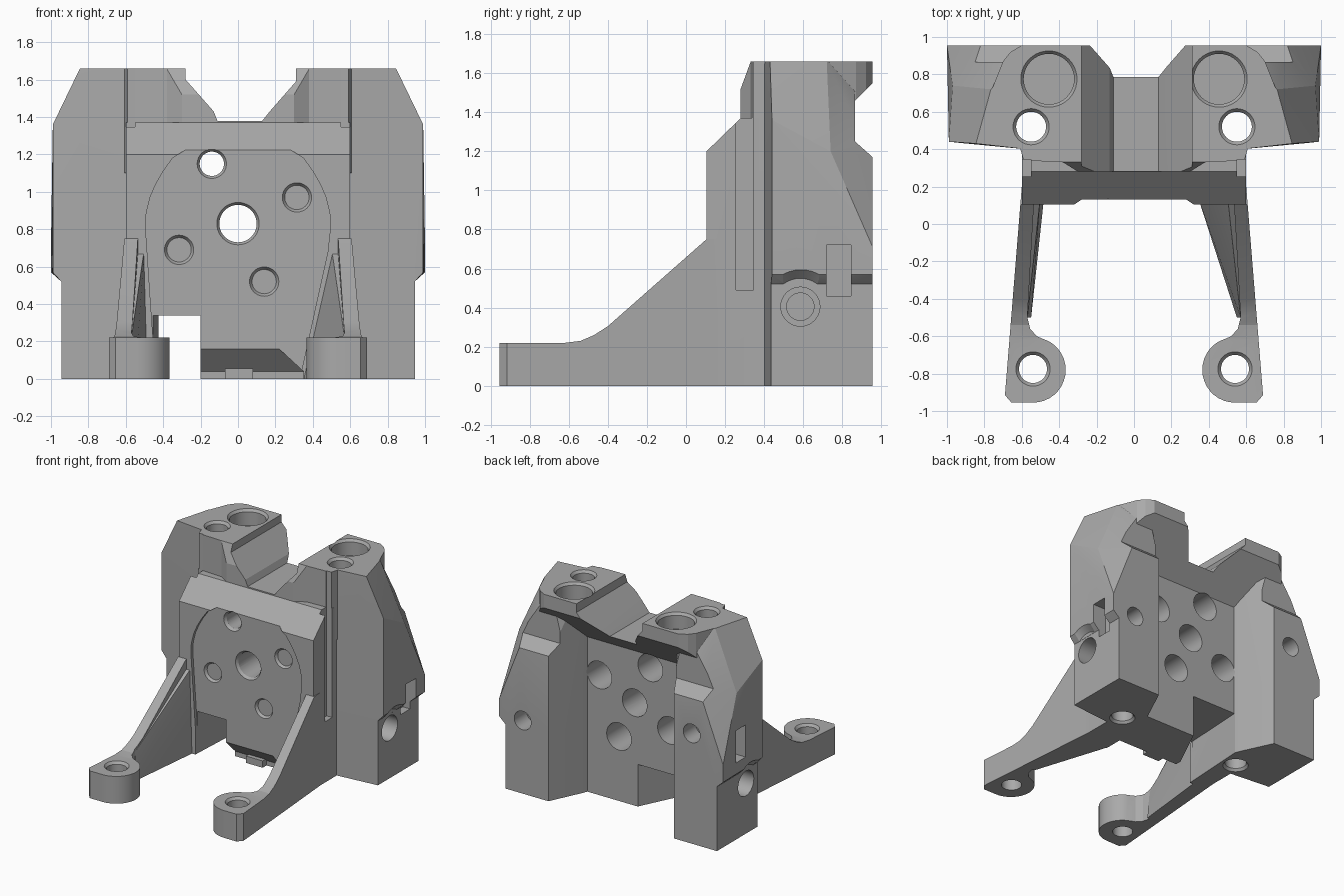
import bpy, bmesh, math
from mathutils import Vector, Matrix

cube = bpy.data.objects.get("Cube")
if cube:
    bpy.data.objects.remove(cube, do_unlink=True)

metal = bpy.data.materials.new("grey_metal")
metal.use_nodes = True
GREY = (0.4, 0.4, 0.4, 1)
metal.diffuse_color = GREY
metal.node_tree.nodes["Principled BSDF"].inputs["Base Color"].default_value = GREY


def finish(name, bm):
    bmesh.ops.recalc_face_normals(bm, faces=bm.faces)
    mesh = bpy.data.meshes.new(name)
    bm.to_mesh(mesh)
    bm.free()
    mesh.materials.append(metal)
    obj = bpy.data.objects.new(name, mesh)
    bpy.context.collection.objects.link(obj)
    return obj


def prism(name, points, axis, lo, hi):
    """Extrude a 2D outline along an axis: x takes (y, z), y takes (x, z), z takes (x, y)."""
    place = {"x": lambda a, b: (lo, a, b), "y": lambda a, b: (a, lo, b), "z": lambda a, b: (a, b, lo)}[axis]
    bm = bmesh.new()
    face = bm.faces.new([bm.verts.new(place(*p)) for p in points])
    new = bmesh.ops.extrude_face_region(bm, geom=[face])["geom"]
    step = Vector([(hi - lo) * (axis == a) for a in "xyz"])
    bmesh.ops.translate(bm, vec=step, verts=[v for v in new if isinstance(v, bmesh.types.BMVert)])
    return finish(name, bm)


def box(name, x, y, z):
    return prism(name, [(x[0], y[0]), (x[1], y[0]), (x[1], y[1]), (x[0], y[1])], "z", *z)


def hull(name, points):
    bm = bmesh.new()
    for p in points:
        bm.verts.new(p)
    bmesh.ops.convex_hull(bm, input=bm.verts)
    bmesh.ops.delete(bm, geom=[v for v in bm.verts if not v.link_faces], context="VERTS")
    bmesh.ops.dissolve_limit(bm, angle_limit=0.01, verts=bm.verts, edges=bm.edges)
    return finish(name, bm)


def rod(name, start, end, r1, r2=None):
    start, end = Vector(start), Vector(end)
    bm = bmesh.new()
    turn = (end - start).to_track_quat("Z", "Y").to_matrix().to_4x4()
    bmesh.ops.create_cone(bm, cap_ends=True, segments=40, radius1=r1, radius2=r2 or r1,
                          depth=(end - start).length,
                          matrix=Matrix.Translation((start + end) / 2) @ turn)
    return finish(name, bm)


def combine(target, tool, operation):
    mod = target.modifiers.new(tool.name, "BOOLEAN")
    mod.operation, mod.object, mod.solver = operation, tool, "EXACT"
    bpy.context.view_layer.objects.active = target
    bpy.ops.object.modifier_apply(modifier=mod.name)
    bpy.data.objects.remove(tool, do_unlink=True)


# Central block with a sloping shoulder
body = prism("mounting_bracket", [(.105, 0), (.105, 1.2), (.28, 1.37), (.655, 1.37), (.655, 0)],
             "x", -.6, .6)


def add(tool):
    combine(body, tool, "UNION")


def cut(tool):
    combine(body, tool, "DIFFERENCE")


# Side pillars: straight foot below, tapered block above, stepped back
for s in (1, -1):
    foot = [(.58, .4), (.42, .65), (.44, .7), (.56, .955), (.945, .955), (.945, .435)]
    add(prism("pillar_foot", [(s * x, y) for x, y in foot], "z", 0, .53))
    upper = [(x, y, .52) for x, y in foot]
    upper += [(1, .955, .57), (.99, .44, .57), (1, .955, .71), (.99, .44, 1.36), (.97, .74, 1.2),
              (.82, .955, 1.17), (.56, .955, 1.17), (.78, .865, 1.25),
              (.845, .43, 1.66), (.765, .72, 1.66), (.6, .865, 1.66), (.58, .4, 1.66),
              (.44, .7, 1.66), (.42, .65, 1.66)]
    add(hull("pillar_top", [(s * x, y, z) for x, y, z in upper]))
cut(prism("back_step", [(.865, 1.25), (.98, 1.148), (.98, 1.7), (.865, 1.7)], "x", -1.1, 1.1))

# Head overhanging the back, its underside cut at 45 degrees
half = [(.30, .28), (.38, .33), (.59, .34), (.61, .41), (.83, .44), (.76, .72), (.70, .87),
        (.66, .92), (.6, .955)]
head = prism("head", half + [(-x, y) for x, y in reversed(half)], "z", 1.1, 1.66)
combine(head, prism("underside", [(.4, .995), (1.2, 1.795), (1.2, .9), (.4, .9)], "x", -1, 1), "DIFFERENCE")
combine(head, prism("brow", [(.2, 1.39), (.28, 1.52), (.335, 1.67), (.2, 1.67)], "x", -1, 1), "DIFFERENCE")
add(head)

# Saddle channel across the head
cut(prism("channel", [(-.11, 1.38), (.13, 1.38), (.17, 1.43), (.31, 1.59), (.31, 1.8), (-.28, 1.8),
                      (-.28, 1.6), (-.13, 1.43)], "y", 0, 1.2))

# Support arms with round feet and a drafted web on the inner side
for s, base in ((1, .34), (-1, .48)):
    arc = [(.54 + .175 * math.cos(math.radians(a)), -.78 + .175 * math.sin(math.radians(a)))
           for a in range(270, 115, -10)]
    plan = [(.6, .2), (.69, -.915), (.655, -.955)] + arc + [(.52, -.6), (.555, -.56), (.57, -.5), (.53, .2)]
    arm = prism("arm", [(s * x, y) for x, y in plan], "z", 0, .9)
    side = [(.3, 0), (.3, .75), (.105, .75), (-.4, .305), (-.47, .26), (-.54, .23), (-.62, .22),
            (-1, .22), (-1, 0)]
    combine(arm, prism("arm_side", side, "x", -.8, .8), "INTERSECT")
    add(arm)
    web = [(base, .15, 0), (.5, .15, .7), (.58, .15, 0), (.58, .15, .7), (.55, -.5, 0),
           (.57, -.5, .22), (.6, -.5, 0), (.6, -.5, .2)]
    add(hull("arm_web", [(s * x, y, z) for x, y, z in web]))

# Recessed front face, bottom notch and bottom bevel
curve = [(.495, .82), (.49, .89), (.47, .97), (.44, 1.04), (.4, 1.11), (.35, 1.18), (.28, 1.225)]
face = [(-x, z) for x, z in reversed(curve)] + [(-.46, .3), (-.44, 0), (.33, 0), (.48, .68)] + curve
cut(prism("front_recess", face, "y", .04, .13))
cut(prism("notch", [(-.46, 0), (-.2, 0), (-.2, .3), (-.03, .65), (-.03, .75), (-.42, .75), (-.44, .4)],
          "z", -.1, .34))
cut(hull("bottom_bevel", [(-.3, .13, .16), (.22, .13, .16), (.22, .1, .16), (-.3, .1, .16),
                          (.35, .25, .04), (-.3, .25, .04), (.35, .1, .04), (.35, .25, -.05),
                          (-.3, .25, -.05), (.35, .1, -.05), (-.3, .1, -.05)]))
add(box("bottom_tab", (-.07, .08), (.2, .3), (0, .055)))

# Bores through the wall, countersunk in front and wider behind
for x, z, r in [(0, .83, .1), (-.14, 1.15, .065), (.315, .97, .065), (-.315, .69, .065), (.14, .52, .065)]:
    cut(rod("wall_bore", (x, 0, z), (x, .9, z), r))
    cut(rod("bore_rim", (x, .12, z), (x, .15, z), r + .02, r))
    cut(rod("counterbore", (x, .4, z), (x, .9, z), .11))

# Holes and grooves repeated on both sides
for s in (1, -1):
    cut(rod("head_bore", (s * .455, .775, 1.53), (s * .455, .775, 1.8), .135))
    cut(rod("head_bore_rim", (s * .455, .775, 1.64), (s * .455, .775, 1.67), .135, .158))
    cut(rod("pillar_bore", (s * .55, .52, -.1), (s * .55, .52, 1.8), .08))
    cut(rod("pillar_bore_rim", (s * .55, .52, 1.64), (s * .55, .52, 1.67), .08, .105))
    cut(rod("pillar_bore_base", (s * .55, .52, -.02), (s * .55, .52, .02), .11, .08))
    cut(rod("foot_bore", (s * .54, -.775, -.1), (s * .54, -.775, .4), .075))
    cut(rod("foot_bore_rim", (s * .54, -.775, .2), (s * .54, -.775, .23), .075, .1))
    cut(rod("side_relief", (s * .946, .585, .405), (s * 1.01, .585, .405), .145, .205))
    cut(rod("side_bore", (s * .75, .585, .405), (s * 1.1, .585, .405), .1))
    cut(rod("side_bore_core", (s * .65, .585, .405), (s * .8, .585, .405), .07))
    cut(box("side_groove", sorted((s * .55, s * .7)), (.255, .345), (.49, 1.7)))

# Back bores and side slots sit higher on the right pillar
for s, x, bore_z, slot_y, slot_z in ((1, .79, .59, .72, .46), (-1, .72, .89, .66, .66)):
    cut(rod("back_bore", (s * x, .8, bore_z), (s * x, 1.1, bore_z), .075))
    cut(box("side_slot", sorted((s * .88, s * 1.1)), (slot_y, slot_y + .125), (slot_z, slot_z + .26)))

for o in bpy.context.selected_objects:
    o.select_set(False)
body.select_set(True)
bpy.context.view_layer.objects.active = body
bpy.ops.object.shade_smooth_by_angle(angle=math.radians(15))
